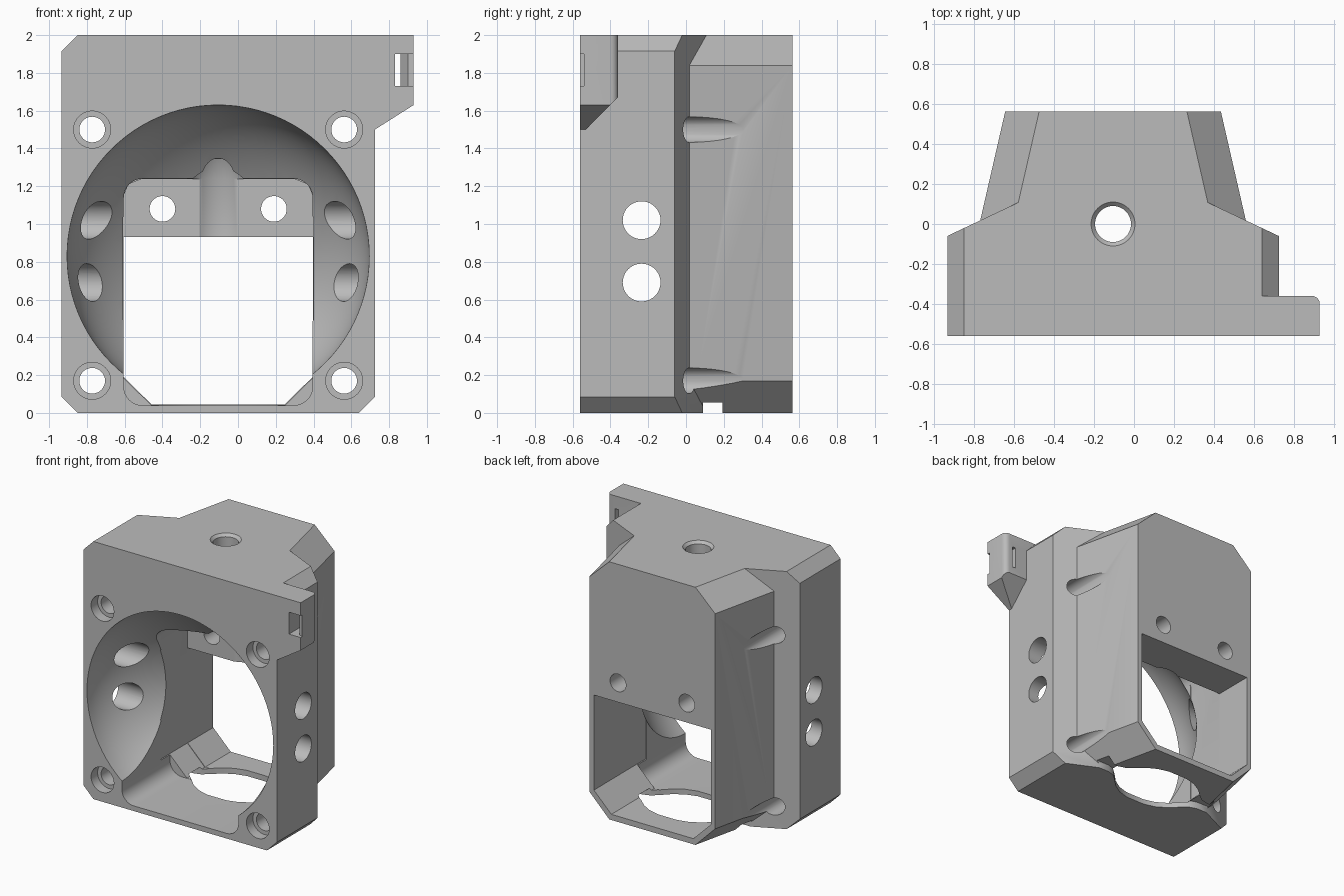
import bpy, bmesh, math

cube = bpy.data.objects.get("Cube")
if cube:
    bpy.data.objects.remove(cube, do_unlink=True)

CX = -0.105  # symmetry plane of the housing

grey = bpy.data.materials.new("light grey plastic")
grey.use_nodes = True
grey.diffuse_color = (0.5, 0.5, 0.5, 1)
grey.node_tree.nodes["Principled BSDF"].inputs["Base Color"].default_value = (0.5, 0.5, 0.5, 1)


def loft(name, rings):
    """Closed solid through rings with equal point counts."""
    bm = bmesh.new()
    rows = [[bm.verts.new(p) for p in ring] for ring in rings]
    n = len(rows[0])
    for a, b in zip(rows, rows[1:]):
        for i in range(n):
            j = (i + 1) % n
            bm.faces.new((a[i], a[j], b[j], b[i]))
    bm.faces.new(rows[0])
    bm.faces.new(rows[-1])
    bmesh.ops.recalc_face_normals(bm, faces=bm.faces)
    mesh = bpy.data.meshes.new(name)
    bm.to_mesh(mesh)
    bm.free()
    mesh.materials.append(grey)
    ob = bpy.data.objects.new(name, mesh)
    bpy.context.collection.objects.link(ob)
    return ob


def place(axis, u, v, d):
    """Profile point (u, v) at depth d along an axis."""
    return {"x": (d, u, v), "y": (u, d, v), "z": (u, v, d)}[axis]


def prism(name, axis, pts, d0, d1):
    return loft(name, [[place(axis, u, v, d) for u, v in pts] for d in (d0, d1)])


def circle(u, v, r, n=40):
    return [(u + r * math.cos(2 * math.pi * i / n), v + r * math.sin(2 * math.pi * i / n)) for i in range(n)]


def turned(name, axis, u, v, profile, n=40):
    """Round solid from (depth, radius) pairs."""
    return loft(name, [[place(axis, a, b, d) for a, b in circle(u, v, r, n)] for d, r in profile])


def octagon(w, z0, z1, cw, bottom, top):
    """Box section with chamfered corners."""
    half = [(w - cw, z0), (w, z0 + bottom), (w, z1 - top), (w - cw, z1)]
    return [(CX + x, z) for x, z in half] + [(CX - x, z) for x, z in reversed(half)]


def rounded(w, z0, z1, r):
    pts = []
    for k, (sx, zc) in enumerate([(1, z1 - r), (-1, z1 - r), (-1, z0 + r), (1, z0 + r)]):
        for i in range(9):
            a = math.pi / 2 * (k + i / 8)
            pts.append((CX + sx * (w - r) + r * math.cos(a), zc + r * math.sin(a)))
    return pts


def boolean(ob, tool, mode):
    mod = ob.modifiers.new("cut", "BOOLEAN")
    mod.operation = mode
    mod.solver = "EXACT"
    mod.object = tool
    bpy.context.view_layer.objects.active = ob
    bpy.ops.object.modifier_apply(modifier=mod.name)
    bpy.data.objects.remove(tool, do_unlink=True)


def cut(ob, tool):
    boolean(ob, tool, "DIFFERENCE")


# Front block: plan outline with slanted shoulders, corners chamfered
housing = prism("housing", "z", [(CX + x, y) for x, y in [
    (-0.83, -0.56), (0.83, -0.56), (0.83, -0.06), (0.47, 0.11), (-0.47, 0.11), (-0.83, -0.06)]], 0, 2)
for sx in (-1, 1):
    for z, sz in ((0, 1), (2, -1)):
        corner = [(0.93, -0.1), (0.93, 0.185), (0.645, -0.1)]
        cut(housing, prism("corner", "y", [(CX + sx * x, z + sz * h) for x, h in corner], -0.8, 0.3))

# Tapered rear block
rear = loft("rear_block", [
    [(x, y, z) for x, z in octagon(w, 0, 2, 0.17, 0.17, 0.16)] for y, w in ((-0.1, 0.692), (0.563, 0.54))])
boolean(housing, rear, "UNION")

# Side tab with sloped underside, rounded rear corner and tie slot
tab = prism("side_tab", "y", [(0.55, 2), (0.93, 2), (0.93, 1.63), (0.725, 1.5), (0.55, 1.39)], -0.56, -0.36)
bm = bmesh.new()
bm.from_mesh(tab.data)
edge = [e for e in bm.edges if all(v.co.x > 0.92 and v.co.y > -0.4 for v in e.verts)]
bmesh.ops.bevel(bm, geom=edge, offset=0.04, segments=5, profile=0.5, affect="EDGES")
bm.to_mesh(tab.data)
bm.free()
cut(tab, prism("underside", "x", [(-0.73, 1.3), (-0.28, 1.75), (-0.28, 1.3)], 0.7, 1.1))
boolean(housing, tab, "UNION")
cut(housing, prism("slot", "z", [
    (0.83, -0.7), (0.97, -0.7), (0.97, -0.555), (0.9, -0.53), (0.86, -0.46), (0.86, -0.2), (0.83, -0.2)],
    1.73, 1.9))

# Bowl narrowing from the round front opening
rings = []
for i in range(-1, 15):
    t = max(i, 0) / 14
    y = -0.7 if i < 0 else -0.56 + 0.56 * t
    k = 1 - t * t
    rings.append([(x, y, max(z, 0.045)) for x, z in circle(CX, 0.74 + 0.09 * k, 0.49 + 0.31 * k, 96)])
cut(housing, loft("bowl", rings))

# Square duct and rear window
cut(housing, prism("front_duct", "y", rounded(0.5, 0.04, 1.24, 0.1), -0.7, 0.03))
cut(housing, prism("rear_duct", "y", [(CX + x, z) for x, z in [
    (-0.355, 0.042), (0.355, 0.042), (0.505, 0.19), (0.505, 1.14), (0.475, 1.21), (0.405, 1.238),
    (-0.405, 1.238), (-0.475, 1.21), (-0.505, 1.14), (-0.505, 0.19)]], -0.08, 0.25))
cut(housing, prism("window", "y", [(CX + x, z) for x, z in [
    (-0.352, 0.044), (0.352, 0.044), (0.502, 0.192), (0.502, 0.93), (-0.502, 0.93), (-0.502, 0.192)]], 0.1, 0.8))

# Upright pocket and top hole with countersunk rim
cut(housing, turned("pocket", "z", CX, 0.1, [(0.3, 0.18), (1.24, 0.18), (1.345, 0.13)]))
cut(housing, turned("top_hole", "z", CX, 0, [(1.15, 0.09), (1.98, 0.09), (2, 0.11), (2.1, 0.11)]))

# Floor slot widening to a round opening in the middle
wave = [(-0.7, 0.055), (-0.42, 0.055), (-0.36, 0.075), (-0.31, 0.12), (-0.25, 0.18),
        (-0.17, 0.23), (-0.08, 0.255)]
wave += [(-x, h) for x, h in reversed(wave)]
cut(housing, prism("floor_slot", "z", [(CX + x, 0.145 - h) for x, h in wave]
    + [(CX + x, 0.145 + h * 0.9) for x, h in reversed(wave)], -0.1, 0.055))

# Corner screw holes with counterbores, running back along the tapered sides
for sx in (-1, 1):
    for z in (0.17, 1.5):
        cut(housing, turned("screw_hole", "y", CX + sx * 0.667, z,
            [(-0.7, 0.098), (-0.48, 0.098), (-0.48, 0.068), (0.7, 0.068)], 32))
    cut(housing, turned("rear_hole", "y", CX + sx * 0.295, 1.08, [(0.15, 0.068), (0.8, 0.068)], 32))

# Side holes through both walls
for z in (0.69, 1.02):
    cut(housing, turned("side_hole", "x", -0.235, z, [(-1.2, 0.1), (1.2, 0.1)]))

bpy.ops.object.select_all(action="DESELECT")
housing.select_set(True)
bpy.context.view_layer.objects.active = housing
bpy.ops.object.shade_smooth_by_angle(angle=math.radians(28))
